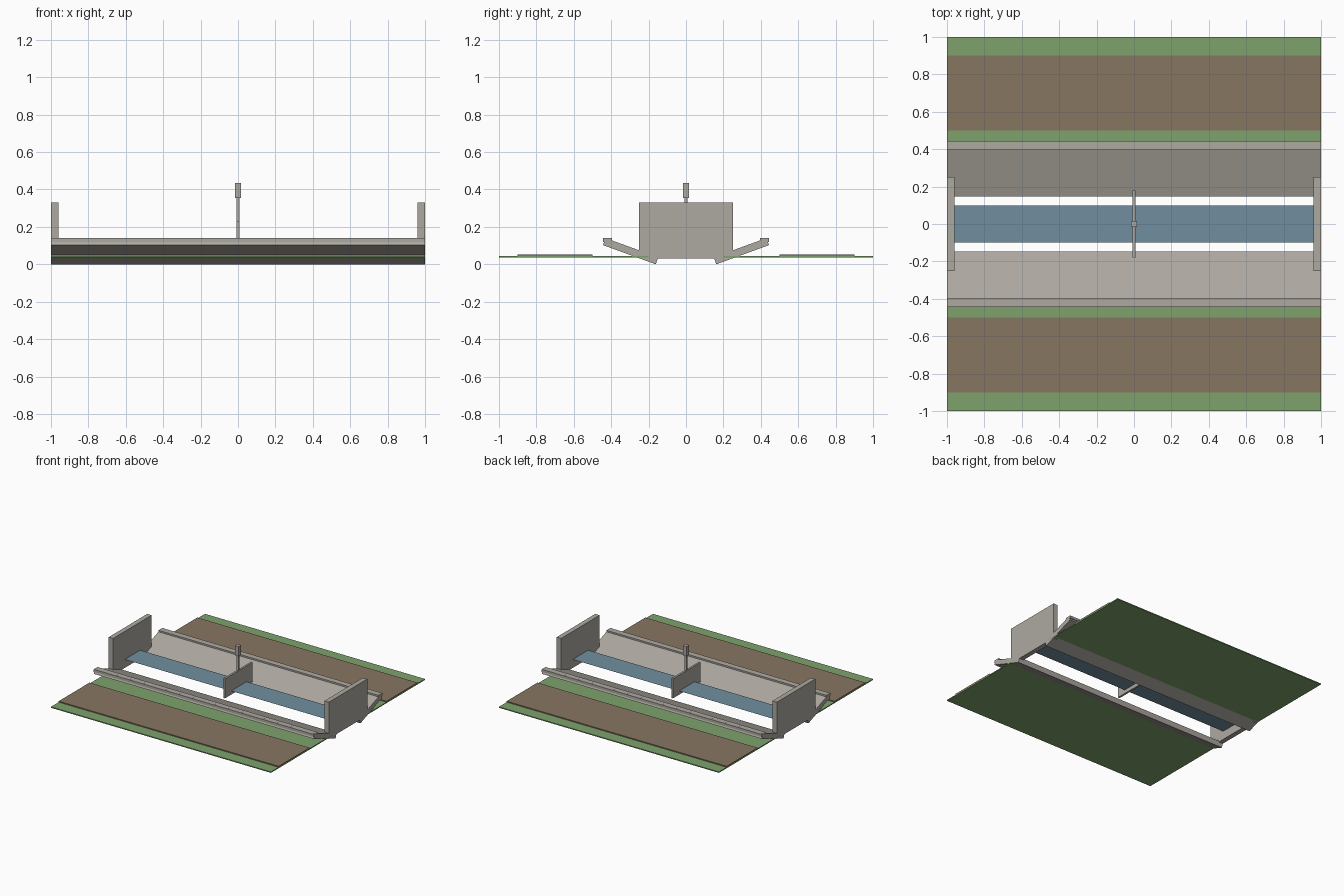
import bpy
import math

cube = bpy.data.objects.get("Cube")
if cube:
    bpy.data.objects.remove(cube, do_unlink=True)


def material(name, color):
    mat = bpy.data.materials.new(name)
    mat.use_nodes = True
    rgba = (*color, 1)
    mat.diffuse_color = rgba
    mat.node_tree.nodes["Principled BSDF"].inputs["Base Color"].default_value = rgba
    return mat


concrete = material("concrete", (0.42, 0.395, 0.355))
grass = material("grass", (0.21, 0.36, 0.155))
soil = material("soil", (0.245, 0.182, 0.12))
water = material("water", (0.165, 0.275, 0.352))


def box(name, center, size, mat, tilt=0):
    bpy.ops.mesh.primitive_cube_add(size=1, location=center, rotation=(tilt, 0, 0))
    obj = bpy.context.object
    obj.name = name
    obj.scale = size
    bpy.ops.object.transform_apply(location=False, rotation=False, scale=True)
    obj.data.materials.append(mat)
    return obj


# Both banks: grass, planted soil strip, sloping lining and its kerb
for side, label in ((-1, "front"), (1, "back")):
    box(f"{label}_grass_bank", (0, side * 0.6, 0.04), (2, 0.8, 0.008), grass)
    box(f"{label}_soil_strip", (0, side * 0.7, 0.048), (2, 0.4, 0.008), soil)
    box(f"{label}_channel_lining", (0, side * 0.296, 0.07), (2, 0.3, 0.04),
        concrete, side * math.radians(20))
    box(f"{label}_kerb", (0, side * 0.42, 0.13), (2, 0.05, 0.02), concrete)

# Walls closing the channel at each end
for side, label in ((-1, "right"), (1, "left")):
    box(f"{label}_end_wall", (side * 0.98, 0, 0.18), (0.04, 0.5, 0.3), concrete)

# Water surface
bpy.ops.mesh.primitive_plane_add(size=1, location=(0, 0, 0.1))
surface = bpy.context.object
surface.name = "water_surface"
surface.scale = (2, 0.2, 1)
bpy.ops.object.transform_apply(location=False, rotation=False, scale=True)
surface.data.materials.append(water)

# Sluice gate with its lifting rod and handle
box("gate_panel", (0, 0, 0.15), (0.016, 0.36, 0.16), concrete)
box("gate_rod", (0, 0, 0.295), (0.016, 0.016, 0.13), concrete)
box("gate_handle", (0, 0, 0.395), (0.034, 0.034, 0.08), concrete)
